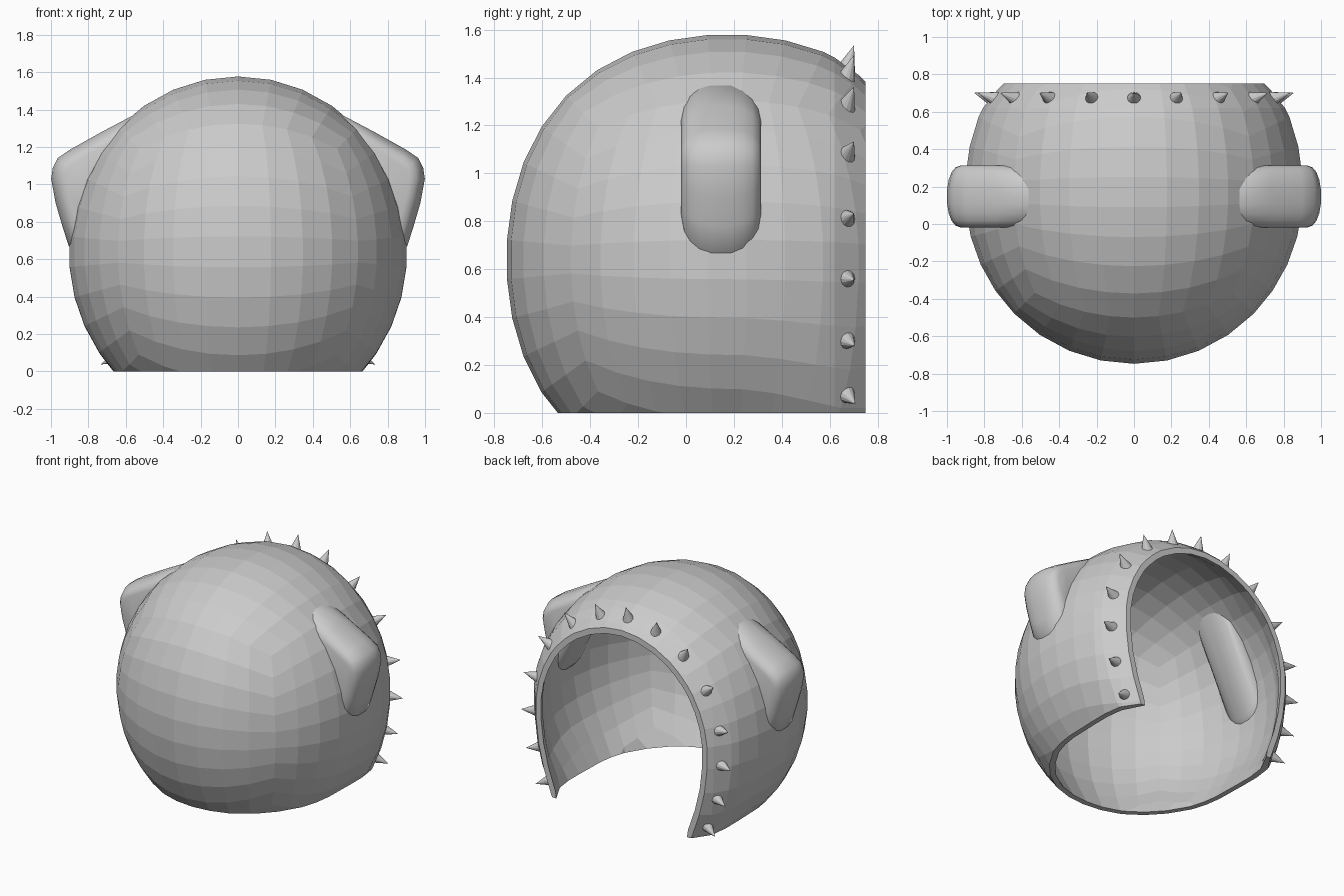
import bpy, bmesh, math
from mathutils import Vector
from mathutils.bvhtree import BVHTree

if "Cube" in bpy.data.objects:
    bpy.data.objects.remove(bpy.data.objects["Cube"])

CEN = Vector((0, 0.17, 0.64))
CUT_Y = 0.75


def finish(bm, name):
    bmesh.ops.recalc_face_normals(bm, faces=bm.faces)
    me = bpy.data.meshes.new(name)
    bm.to_mesh(me)
    ob = bpy.data.objects.new(name, me)
    bpy.context.collection.objects.link(ob)
    return ob


def head_point(d):
    # unit direction -> point on the slightly boxy dome, wider at lower back
    x, y, z = d
    k = 1 + 0.12 * (y * z) ** 2
    if y > 0:
        k += 0.10 * (x * y) ** 2
    p = Vector((x * 0.907, y * (0.94 if y > 0 else 0.92), z * 0.94)) * k
    if z < 0 and y > 0:
        p.z *= 1 + 0.45 * min(y / 0.61, 1) ** 2
    return CEN + p


# Helmet shell: cube-sphere grid, cut open at back and bottom
bm = bmesh.new()
seg = (8, 9, 9)
for ax in range(3):
    u, v = (ax + 1) % 3, (ax + 2) % 3
    for side in (-1, 1):
        grid = []
        for i in range(seg[u] + 1):
            row = []
            for j in range(seg[v] + 1):
                d = Vector((0, 0, 0))
                d[ax] = side
                d[u] = math.tan(math.pi / 4 * (2 * i / seg[u] - 1))
                d[v] = math.tan(math.pi / 4 * (2 * j / seg[v] - 1))
                row.append(bm.verts.new(head_point(d.normalized())))
            grid.append(row)
        for i in range(seg[u]):
            for j in range(seg[v]):
                bm.faces.new((grid[i][j], grid[i + 1][j], grid[i + 1][j + 1], grid[i][j + 1]))
bmesh.ops.remove_doubles(bm, verts=bm.verts, dist=0.001)
for co, no, clear in (((0, CUT_Y, 0), (0, 1, 0), True), ((0, 0.62, 0), (0, 1, 0), False),
                      ((0, 0, 0), (0, 0, -1), True)):
    bmesh.ops.bisect_plane(bm, geom=bm.verts[:] + bm.edges[:] + bm.faces[:], dist=0.0001,
                           plane_co=co, plane_no=no, clear_outer=clear)
# Pull the back opening in a little
for w in bm.verts:
    t = max(0, (w.co.y - 0.62) / (CUT_Y - 0.62))
    w.co.x *= 1 - 0.05 * t
    if w.co.z > CEN.z:
        w.co.z -= (w.co.z - CEN.z) * 0.035 * t
bmesh.ops.recalc_face_normals(bm, faces=bm.faces)
tree = BVHTree.FromBMesh(bm)

# Inner wall and flat rim
outer_verts, outer_faces = bm.verts[:], bm.faces[:]
rim = [e for e in bm.edges if e.is_boundary]
inner = {}
for w in outer_verts:
    p = CEN + (w.co - CEN) * 0.942
    if abs(w.co.y - CUT_Y) < 0.001:
        p.y = CUT_Y
    if abs(w.co.z) < 0.001:
        p.z = 0
    inner[w] = bm.verts.new(p)
for f in outer_faces:
    bm.faces.new([inner[w] for w in reversed(f.verts)])
for e in rim:
    a, b = e.verts
    bm.faces.new((a, b, inner[b], inner[a]))
finish(bm, "helmet_shell")

# Ears: rounded triangular plates poking through the shell
EAR = [(0.50, 1.36), (0.56, 1.37), (0.73, 1.28), (0.90, 1.185), (0.965, 1.14), (0.99, 1.09),
       (0.999, 1.03), (0.975, 0.90), (0.94, 0.78), (0.905, 0.67), (0.86, 0.64), (0.82, 0.68)]
HALF = [(0.04, 1.0), (0.09, 0.95), (0.13, 0.86), (0.155, 0.74), (0.167, 0.56)]
LAYERS = [(-y, s) for y, s in reversed(HALF)] + HALF
for side, label in ((1, "right"), (-1, "left")):
    bm = bmesh.new()
    rings = []
    for dy, s in LAYERS:
        rings.append([bm.verts.new((side * (0.83 + (x - 0.83) * s), 0.147 + dy,
                                    1.04 + (z - 1.04) * s)) for x, z in EAR])
    n = len(EAR)
    for r0, r1 in zip(rings, rings[1:]):
        for i in range(n):
            bm.faces.new((r0[i], r0[(i + 1) % n], r1[(i + 1) % n], r1[i]))
    bm.faces.new(rings[0])
    bm.faces.new(rings[-1])
    ob = finish(bm, "ear_" + label)
    for p in ob.data.polygons:
        p.use_smooth = True
    ob.data.set_sharp_from_angle(angle=math.radians(40))

# Spikes around the back opening (angles measured from the top)
HALF_ANGLES = [16.5, 35, 55.5, 77, 96, 115, 131]
bm = bmesh.new()
for deg in [0] + HALF_ANGLES + [-t for t in HALF_ANGLES]:
    a = math.radians(90 - deg)
    hit = tree.ray_cast(Vector((0, 0.672, 0.64)), Vector((math.cos(a), 0, math.sin(a))))[0]
    s = math.sin(a)
    d = Vector((math.cos(a), 0.33, s if s > 0 else 0.5 * s)).normalized()
    rot = d.to_track_quat('Z', 'Y').to_matrix().to_4x4()
    rot.translation = hit + d * 0.037
    bmesh.ops.create_cone(bm, cap_ends=True, segments=12, radius1=0.042, radius2=0,
                          depth=0.114, matrix=rot)
finish(bm, "rim_spikes")
